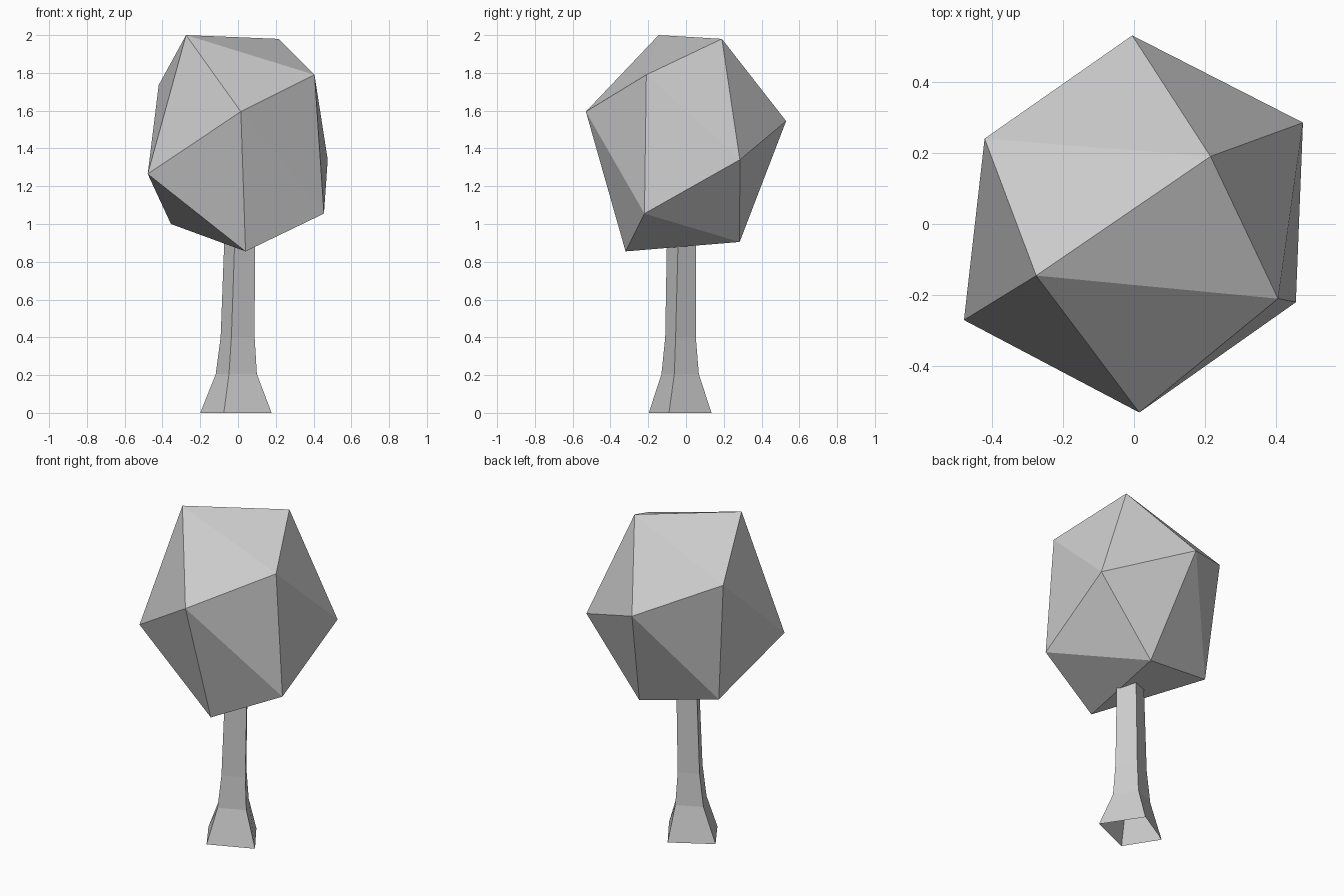
import bpy
import bmesh

cube = bpy.data.objects.get("Cube")
if cube:
    bpy.data.objects.remove(cube, do_unlink=True)

grey = bpy.data.materials.new("plain grey")
grey.use_nodes = True
grey.diffuse_color = (0.6, 0.6, 0.6, 1)
grey.node_tree.nodes["Principled BSDF"].inputs["Base Color"].default_value = (0.6, 0.6, 0.6, 1)


def finish(name, bm):
    """Turn a bmesh into a flat shaded grey object."""
    bmesh.ops.recalc_face_normals(bm, faces=bm.faces[:])
    mesh = bpy.data.meshes.new(name)
    bm.to_mesh(mesh)
    bm.free()
    mesh.materials.append(grey)
    obj = bpy.data.objects.new(name, mesh)
    bpy.context.collection.objects.link(obj)
    return obj


def make_foliage(peak, upper, lower, base):
    """Uneven twenty-sided crown: two staggered rings of five and two poles."""
    bm = bmesh.new()
    top, bottom = bm.verts.new(peak), bm.verts.new(base)
    u = [bm.verts.new(p) for p in upper]
    w = [bm.verts.new(p) for p in lower]
    for i in range(len(u)):
        j = (i + 1) % len(u)
        for tri in ((top, u[i], u[j]), (u[i], w[i], u[j]),
                    (u[j], w[i], w[j]), (bottom, w[j], w[i])):
            bm.faces.new(tri)
    return finish("foliage", bm)


def make_trunk(sections):
    """Open four-sided tube through (height, corners) sections."""
    bm = bmesh.new()
    rings = [[bm.verts.new((x, y, z)) for x, y in pts] for z, pts in sections]
    for a, b in zip(rings, rings[1:]):
        for i in range(len(a)):
            j = (i + 1) % len(a)
            bm.faces.new((a[i], a[j], b[j], b[i]))
    return finish("trunk", bm)


# Crown
make_foliage(
    peak=(-0.275, -0.145, 2.0),
    upper=[(0.215, 0.19, 1.98), (0.405, -0.21, 1.79), (0.015, -0.53, 1.595),
           (-0.478, -0.27, 1.265), (-0.42, 0.24, 1.735)],
    lower=[(0.475, 0.285, 1.34), (0.455, -0.22, 1.055), (0.04, -0.32, 0.855),
           (-0.355, 0.19, 1.0), (-0.005, 0.53, 1.545)],
    base=(0.117, 0.284, 0.905))

# Flared trunk, its top hidden inside the crown
make_trunk([
    (0.0, [(-0.2, -0.0), (-0.075, -0.197), (0.178, -0.09), (0.03, 0.135)]),
    (0.205, [(-0.118, 0.0), (-0.048, -0.13), (0.1, -0.062), (0.025, 0.068)]),
    (0.4, [(-0.092, 0.0), (-0.035, -0.11), (0.088, -0.055), (0.02, 0.052)]),
    (0.98, [(-0.07, 0.0), (-0.015, -0.1), (0.09, -0.04), (0.03, 0.052)]),
])
